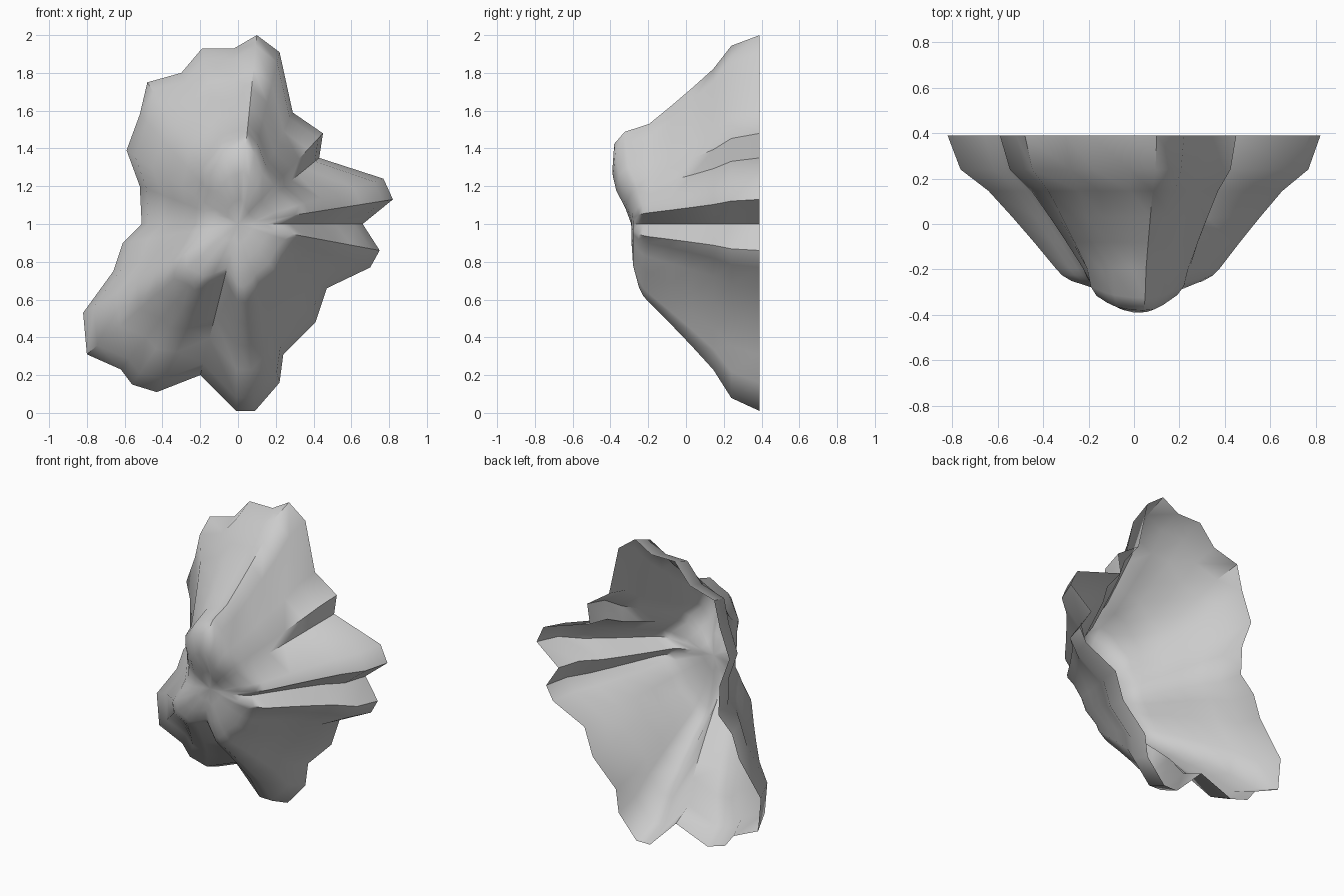
import bpy, bmesh, math

if "Cube" in bpy.data.objects:
    bpy.data.objects.remove(bpy.data.objects["Cube"])

# rim spokes, clockwise from the top: x, z (about the centre), shoulder ratio
SPOKES = [
    (.10, 1.0, .53), (.22, .91, .51), (.29, .59, .56), (.45, .48, .53),
    (.43, .35, .57), (.77, .24, .46), (.82, .13, .46), (.66, 0, .42),
    (.75, -.14, .48), (.70, -.23, .44), (.47, -.34, .52), (.41, -.52, .5),
    (.24, -.69, .48), (.22, -.84, .44), (.09, -.99, .42), (-.01, -.99, .41),
    (-.20, -.80, .36), (-.43, -.89, .37), (-.56, -.85, .41), (-.62, -.77, .42),
    (-.80, -.69, .42), (-.82, -.47, .42), (-.66, -.25, .43), (-.61, -.10, .41),
    (-.51, 0, .44), (-.52, .20, .42), (-.59, .39, .38), (-.52, .58, .40),
    (-.48, .75, .43), (-.30, .80, .49), (-.19, .93, .50), (-.02, .93, .53)]

# outer wall: (fraction from shoulder to rim, depth y)
WALL = [(1, .39), (.88, .24), (.62, .145), (.4, .03), (.2, -.08), (0, -.195)]
# front cap: (fraction of shoulder radius, depth y, extra depth on the upper bulge)
CAP = [(.92, -.225, .10), (.8, -.25, .13), (.53, -.28, .11), (.25, -.288, .04)]

bm = bmesh.new()
rings = []
for f, y in WALL:
    rings.append([bm.verts.new((x * (s + (1 - s) * f), y, 1 + z * (s + (1 - s) * f)))
                  for x, z, s in SPOKES])
for f, y, extra in CAP:
    ring = []
    for x, z, s in SPOKES:
        # upper bulge fades away from the top direction
        up = max(0, math.cos(math.atan2(x, z) - .08)) ** 3
        ring.append(bm.verts.new((x * s * f, y - extra * up, 1 + z * s * f)))
    rings.append(ring)
tip = bm.verts.new((0, -.29, 1))

n = len(SPOKES)
for a, b in zip(rings, rings[1:]):
    for i in range(n):
        j = (i + 1) % n
        bm.faces.new((a[i], a[j], b[j], b[i]))
for i in range(n):
    bm.faces.new((rings[-1][i], rings[-1][(i + 1) % n], tip))
bmesh.ops.recalc_face_normals(bm, faces=bm.faces[:])
bm.normal_update()
# outside of the open shell faces the front
if sum(f.normal.y for f in bm.faces) > 0:
    bmesh.ops.reverse_faces(bm, faces=bm.faces[:])

mesh = bpy.data.meshes.new("ribbed_shell")
bm.to_mesh(mesh)
bm.free()
shell = bpy.data.objects.new("ribbed_shell", mesh)
bpy.context.collection.objects.link(shell)
bpy.context.view_layer.objects.active = shell
shell.select_set(True)
bpy.ops.object.shade_smooth_by_angle(angle=math.radians(50))
